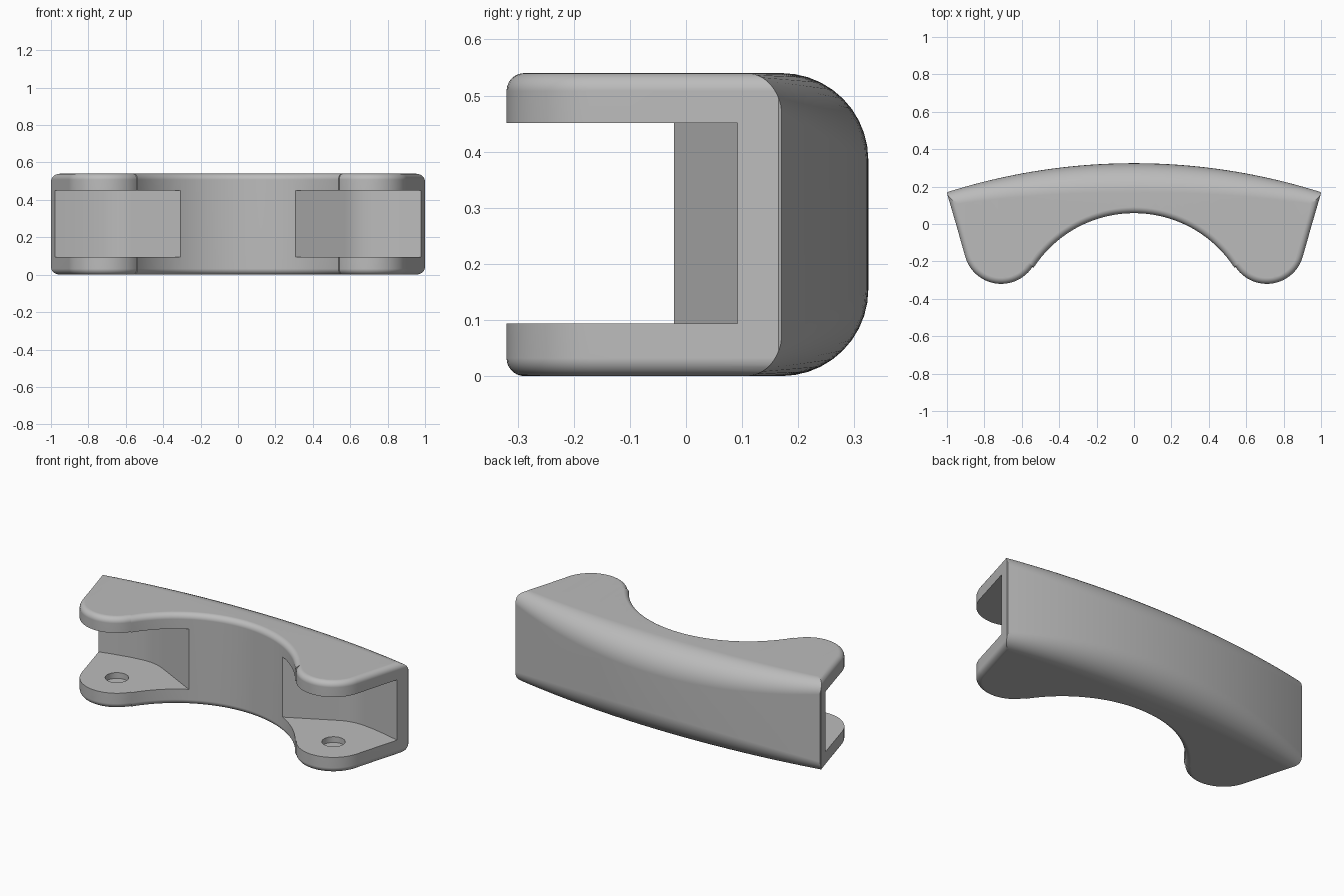
import bpy, bmesh, math
from math import sin, cos, pi, radians

if "Cube" in bpy.data.objects:
    bpy.data.objects.remove(bpy.data.objects["Cube"])

H = 0.54                       # overall height
EDGE = 0.032                   # small rounding on the plan edges
LOBE = (0.71, -0.12, 0.2)      # centre and radius of the rounded ear

grey = bpy.data.materials.new("plain_grey")
grey.use_nodes = True
grey.diffuse_color = (0.5, 0.5, 0.5, 1)
grey.node_tree.nodes["Principled BSDF"].inputs["Base Color"].default_value = (0.5, 0.5, 0.5, 1)


def loft(name, rings):
    """Join closed rings of equal length into a capped solid."""
    bm = bmesh.new()
    loops = [[bm.verts.new(p) for p in ring] for ring in rings]
    n = len(loops[0])
    for a, b in zip(loops, loops[1:]):
        for i in range(n):
            j = (i + 1) % n
            bm.faces.new((a[i], a[j], b[j], b[i]))
    bm.faces.new(loops[0][::-1])
    bm.faces.new(loops[-1])
    bmesh.ops.recalc_face_normals(bm, faces=bm.faces)
    mesh = bpy.data.meshes.new(name)
    bm.to_mesh(mesh)
    bm.free()
    mesh.materials.append(grey)
    obj = bpy.data.objects.new(name, mesh)
    bpy.context.collection.objects.link(obj)
    return obj


def prism(name, points, z0, z1):
    return loft(name, [[(x, y, z) for x, y in points] for z in (z0, z1)])


def combine(target, tool, operation):
    """Apply a boolean and discard the tool."""
    bpy.context.view_layer.objects.active = target
    mod = target.modifiers.new("cut", 'BOOLEAN')
    mod.operation, mod.object, mod.solver = operation, tool, 'EXACT'
    bpy.ops.object.modifier_apply(modifier=mod.name)
    bpy.data.objects.remove(tool)


def arc(cx, cy, r, a0, a1, steps):
    angles = [radians(a0 + (a1 - a0) * i / steps) for i in range(steps + 1)]
    return [(cx + r * cos(a), cy + r * sin(a)) for a in angles]


def inset(points, d):
    """Move a counter-clockwise outline inward along its averaged normals."""
    out = []
    for i, (x, y) in enumerate(points):
        (ax, ay), (bx, by) = points[i - 1], points[(i + 1) % len(points)]
        tx, ty = bx - ax, by - ay
        length = math.hypot(tx, ty)
        out.append((x - ty / length * d, y + tx / length * d))
    return out


# Plan outline: concave grip, round ears and slanted ends, open at the back
half = arc(0, -0.582, 0.64, 90, 33, 20)
half += arc(*LOBE, 213, 345, 24)
half += [(0.95, -0.006), (1.0, 0.165), (0.993, 0.185), (0.97, 0.45)]
outline = half + [(-x, y) for x, y in half[:0:-1]]

# Body with rounded top and bottom edges
steps = 7
turns = [pi / 2 * i / steps for i in range(steps + 1)]
lower = [(EDGE * (1 - sin(t)), EDGE * (1 - cos(t))) for t in reversed(turns)]
lower = [(d, z) for z, d in lower]
levels = [(d, EDGE - EDGE * sin(t)) for t, (d, _) in
          zip(turns[::-1], [(EDGE * (1 - cos(t)), 0) for t in turns[::-1]])]
levels += [(d, H - z) for d, z in reversed(levels)]
body = loft("curved_bracket", [[(x, y, z) for x, y in inset(outline, d)] for d, z in levels])

# Bowed back with a rounding that shrinks toward the ends
sections = []
for i in range(49):
    x = -1.08 + 2.16 * i / 48
    back = 0.325 - 3.3 + math.sqrt(3.3 ** 2 - x * x)
    r = 0.155 - 0.085 * x * x
    profile = [(-0.6, -0.1 + 0.1)]
    profile += arc(back - r, r, r, -90, 0, 10) + arc(back - r, H - r, r, 0, 90, 10)
    profile.append((-0.6, H))
    sections.append([(x, y, z) for y, z in profile])
combine(body, loft("back_shape", sections), 'INTERSECT')

# End slots and shallow pin sockets on both sides
slot = [(0.3, -0.8), (0.3, -0.025), (0.57, 0.113), (0.6, 0.127), (0.63, 0.137), (0.67, 0.144),
        (0.72, 0.144), (0.8, 0.133), (0.9, 0.112), (0.985, 0.09), (1.15, 0.05), (1.15, -0.8)]
for side in (1, -1):
    combine(body, prism("slot_cutter", [(side * x, y) for x, y in slot], 0.094, 0.451), 'DIFFERENCE')
    socket = arc(side * LOBE[0], LOBE[1], 0.063, 0, 350, 35)
    combine(body, prism("socket_cutter", socket, 0.06, 0.485), 'DIFFERENCE')

# Smooth curved surfaces, crisp cut edges
bpy.ops.object.select_all(action='DESELECT')
body.select_set(True)
bpy.context.view_layer.objects.active = body
bpy.ops.object.shade_smooth_by_angle(angle=radians(30))
body.modifiers.new("even_shading", 'WEIGHTED_NORMAL').keep_sharp = True
